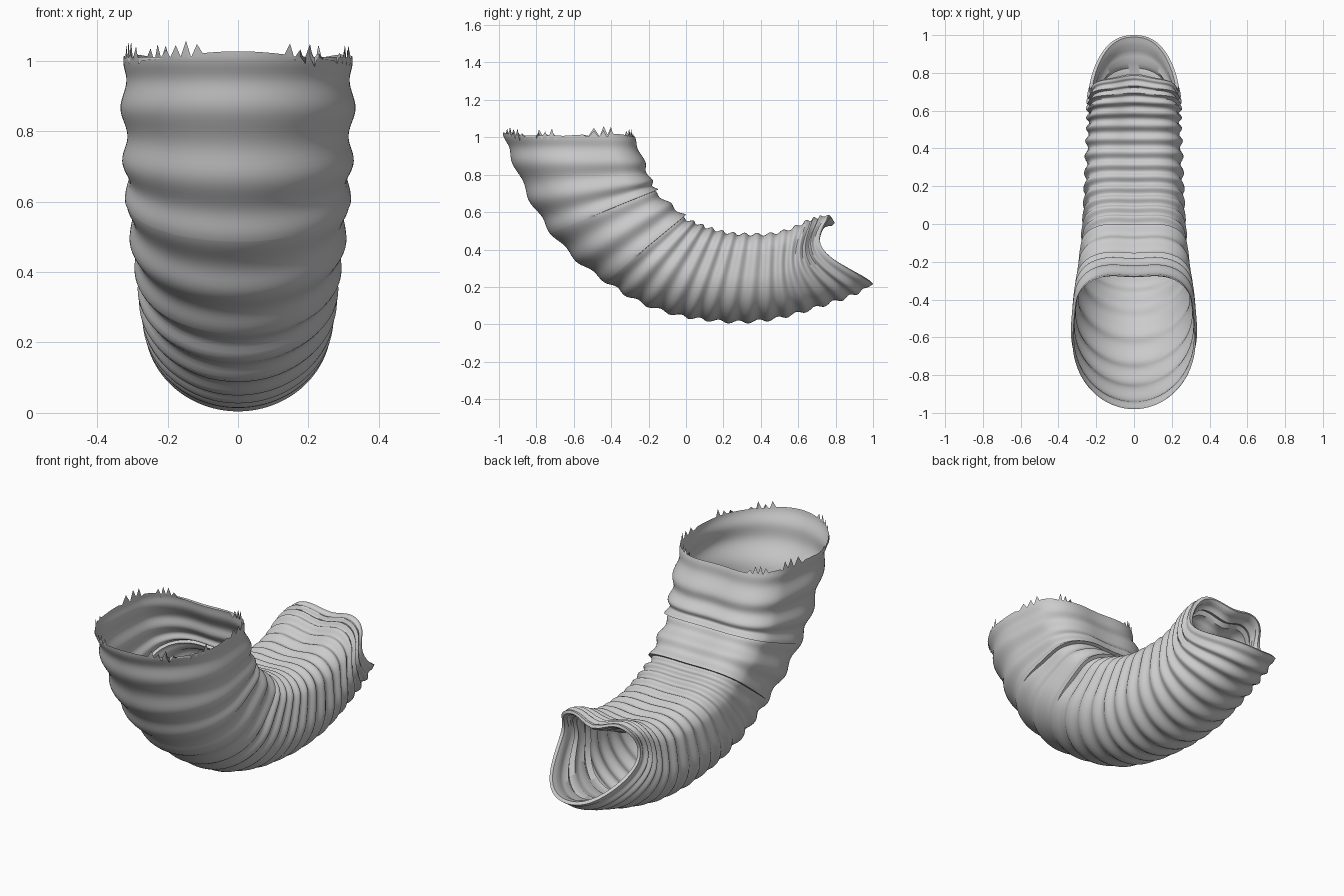
import bpy, bmesh, math, random
from mathutils import Vector

cube = bpy.data.objects.get("Cube")
if cube:
    bpy.data.objects.remove(cube, do_unlink=True)
random.seed(4)

# Stations along the tube: outer y, outer z, inner y, inner z, half width
STATIONS = [
    (-.98, 1.02, -.27, 1.01, .325), (-.92, .86, -.22, .87, .325), (-.83, .66, -.18, .77, .32),
    (-.72, .49, -.15, .72, .312), (-.58, .34, -.08, .65, .30), (-.43, .23, 0, .585, .285),
    (-.25, .12, .07, .545, .275), (-.06, .053, .15, .515, .265), (.1, .025, .24, .495, .26),
    (.27, .012, .34, .49, .255), (.44, .024, .45, .495, .25), (.6, .06, .56, .525, .245),
    (.76, .11, .65, .57, .245), (.9, .16, .71, .59, .24), (1, .215, .76, .60, .235)]
LAST = len(STATIONS) - 1
SIDES = 120
STEPS = 12
CREASES = (3, 5)


def smooth(a, b, x):
    x = min(1, max(0, (x - a) / (b - a)))
    return x * x * (3 - 2 * x)


def station(u):
    """Smooth interpolation between stations."""
    i = min(int(u), LAST - 1)
    f = u - i
    p = [STATIONS[min(LAST, max(0, i + k))] for k in (-1, 0, 1, 2)]
    return [b + .5 * f * (c - a + f * (2 * a - 5 * b + 4 * c - d + f * (3 * (b - c) + d - a)))
            for a, b, c, d in zip(*p)]


def power(x, p):
    return math.copysign(abs(x) ** p, x)


def ripple(u):
    """Wide folds in the broad half, narrow ribs toward the tail."""
    phase = u if u < 5 else 5 + (u - 5) * 1.6
    fade = smooth(0, .6, u) * (1 - smooth(LAST - 1, LAST, u))
    return .009 * fade * math.cos(2 * math.pi * phase)


def ring(u, inset):
    oy, oz, iy, iz, w = station(u)
    outer, inner = Vector((0, oy, oz)), Vector((0, iy, iz))
    axis = (inner - outer).normalized()
    centre = (outer + inner) / 2
    pts = []
    for k in range(SIDES):
        a = 2 * math.pi * k / SIDES
        s, c = math.sin(a), math.cos(a)
        p = 1 - .42 * smooth(-.1, .5, s)     # round below, squarer on the inner bend
        v = .5 + .5 * power(s, p)
        x = w * power(c, p)
        pos = outer.lerp(inner, v) + Vector((x, 0, 0))
        radial = (pos - centre).normalized()
        push = ripple(u) - inset
        for crease in CREASES:               # overlapping folds on the inner bend
            if u > crease:
                push -= .02 * smooth(.35, .7, v) * math.exp((crease - u) * 2)
        pos += radial * push
        # Shallow groove down the middle of the inner bend
        pos -= axis * (.012 + .04 * smooth(8, LAST, u)) * math.exp(-(x / .1) ** 2) * smooth(.6, .95, v)
        # Scooped sides of the tail opening
        pos.y -= .15 * smooth(9.5, LAST, u) * math.sin(math.pi * v) ** 1.3
        pts.append(pos)
    return pts


def torn_edge(pts):
    """Clusters of ragged teeth at the four corners of the broad rim."""
    for k, pos in enumerate(pts):
        a = 360 * k / SIDES
        near = min(abs(a - t) for t in (22, 62, 120, 160, 200, 240, 305, 340))
        pos.z += .012 * math.sin(math.radians(a * 3)) - .005
        if near < 11:
            pos.z += random.uniform(.015, .045) if k % 2 else random.uniform(-.025, 0)
    return pts


# Outer skin rows, then the lip folded into the tail opening
rows = [(i / STEPS, 0) for i in range(LAST * STEPS + 1)] + [(c + .006, 0) for c in CREASES]
rows.sort()
rows += [(LAST, .008), (LAST - .03, .017)]
rows += [(LAST - .25 * i, .02 + .003 * i) for i in range(1, 13)]

bm = bmesh.new()
grid = []
for n, (u, inset) in enumerate(rows):
    pts = ring(u, inset)
    grid.append([bm.verts.new(p) for p in (torn_edge(pts) if n == 0 else pts)])
for a, b in zip(grid, grid[1:]):
    for k in range(SIDES):
        j = (k + 1) % SIDES
        bm.faces.new((a[k], a[j], b[j], b[k]))
bmesh.ops.recalc_face_normals(bm, faces=bm.faces)
# Make the skin face outward
bm.faces.ensure_lookup_table()
face = bm.faces[SIDES * 100]
if face.normal.x * face.calc_center_median().x < 0:
    bmesh.ops.reverse_faces(bm, faces=bm.faces)

mesh = bpy.data.meshes.new("ribbed_tube")
bm.to_mesh(mesh)
bm.free()
tube = bpy.data.objects.new("ribbed_tube", mesh)
bpy.context.collection.objects.link(tube)

# Plain grey
grey = bpy.data.materials.new("light_grey")
grey.use_nodes = True
colour = (.6, .6, .6, 1)
grey.diffuse_color = colour
grey.node_tree.nodes["Principled BSDF"].inputs["Base Color"].default_value = colour
mesh.materials.append(grey)

bpy.context.view_layer.objects.active = tube
tube.select_set(True)
bpy.ops.object.shade_smooth_by_angle(angle=math.radians(50))
